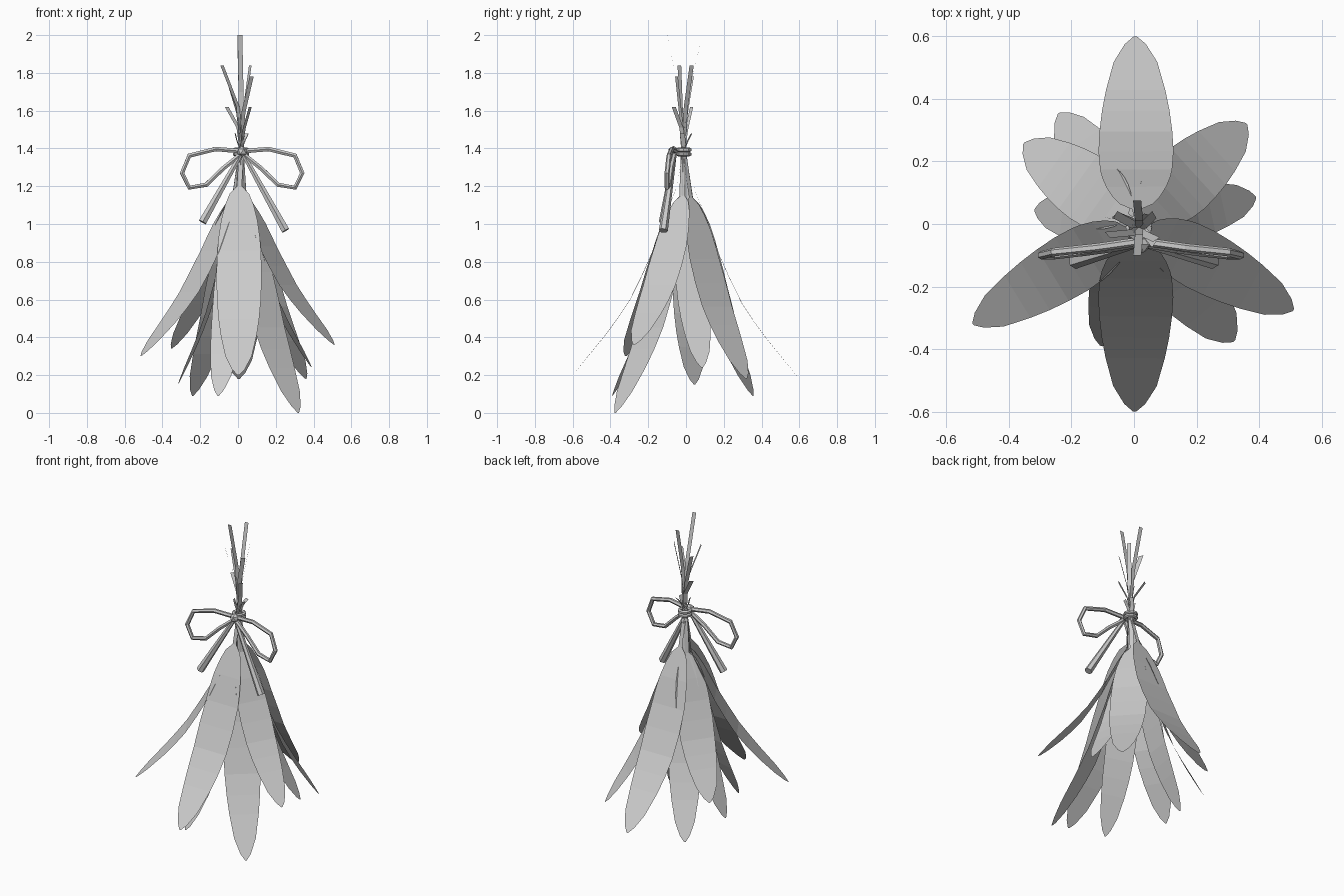
import bpy, bmesh
from math import sin, cos, pi
from mathutils import Vector

cube = bpy.data.objects.get("Cube")
if cube:
    bpy.data.objects.remove(cube, do_unlink=True)


def make_material(name, value):
    m = bpy.data.materials.new(name)
    m.use_nodes = True
    color = (value, value, value, 1)
    m.diffuse_color = color
    m.node_tree.nodes["Principled BSDF"].inputs["Base Color"].default_value = color
    return m


GREY = make_material("plain grey", 0.6)


def finish(bm, name):
    mesh = bpy.data.meshes.new(name)
    bm.to_mesh(mesh)
    bm.free()
    mesh.materials.append(GREY)
    obj = bpy.data.objects.new(name, mesh)
    bpy.context.collection.objects.link(obj)


def strip(bm, rows):
    """Skin a sheet from rows of points."""
    grid = [[bm.verts.new(p) for p in row] for row in rows]
    for a, b in zip(grid, grid[1:]):
        for i in range(len(a) - 1):
            bm.faces.new((a[i], a[i + 1], b[i + 1], b[i]))


def lerp_curve(pts, t):
    for (t0, v0), (t1, v1) in zip(pts, pts[1:]):
        if t <= t1:
            return v0 + (v1 - v0) * (t - t0) / (t1 - t0)
    return pts[-1][1]


# Blade shape from top to tip: outward reach and width
FLARE = [(0, 0), (0.18, 0.13), (0.34, 0.23), (0.47, 0.335), (0.6, 0.45), (0.7, 0.57), (0.79, 0.69), (1, 1)]
WIDTH = [(0, 0.12), (0.04, 0.43), (0.1, 0.63), (0.18, 0.8), (0.27, 0.91), (0.34, 0.96),
         (0.47, 1), (0.6, 0.97), (0.7, 0.9), (0.79, 0.79), (0.9, 0.58), (0.97, 0.28), (1, 0.04)]
TIE = Vector((0.016, -0.012, 0))
CENTER = Vector((0.008, 0, 0))


def leaf(name, tip, top_z, base_r, half, straight, stem_tip):
    """Drooping blade whose flat stem crosses the tie to the far side."""
    tip, stem_tip = Vector(tip), Vector(stem_tip)
    out = Vector((tip.x - CENTER.x, tip.y - CENTER.y, 0))
    reach = out.length
    out.normalize()
    side = Vector((-out.y, out.x, 0))

    def row(mid, w):
        return [mid - side * w, mid, mid + side * w]

    def at(origin, r, z):
        return origin + out * r + Vector((0, 0, z))

    blade = []
    for t, w in WIDTH:
        flare = lerp_curve(FLARE, t) * (1 - straight) + t * straight
        r = base_r + (reach - base_r) * flare
        blade.append(row(at(CENTER, r, top_z + (tip.z - top_z) * t), w * half))
    bend_z = 1.4 + (stem_tip.z - 1.4) * 0.5
    stem = [row(stem_tip, 0.013), row(at(TIE, -0.022, bend_z), 0.013),
            row(at(TIE, 0.01, 1.36), 0.013), row(at(CENTER, base_r, top_z), 0.013)]
    bm = bmesh.new()
    strip(bm, stem + blade[1:])
    finish(bm, name)


# Leaves: tip, blade top height, top radius, half width, straightness, stem tip
for spec in [
    ("front_leaf", (0.002, -0.6, 0.2), 1.2, 0.047, 0.12, 0, (0.01, 0.075, 1.95)),
    ("back_leaf", (0.004, 0.6, 0.18), 1.18, 0.047, 0.12, 0, (0.01, -0.1, 2.0)),
    ("front_right_leaf", (-0.515, -0.32, 0.3), 1.15, 0.036, 0.1, 0.2, (0.065, 0.03, 1.84)),
    ("front_left_leaf", (0.51, -0.275, 0.36), 1.15, 0.036, 0.1, 0.2, (-0.06, 0.03, 1.78)),
    ("low_front_left_leaf", (0.32, -0.375, 0.0), 1.13, 0.036, 0.11, 0.1, (-0.06, 0.03, 1.62)),
    ("low_front_leaf", (-0.105, -0.39, 0.09), 1.13, 0.034, 0.095, 0.1, (0.045, 0.03, 1.48)),
    ("back_left_leaf", (0.36, 0.32, 0.18), 1.14, 0.038, 0.11, 0.15, (-0.085, -0.035, 1.84)),
    ("low_back_right_leaf", (-0.24, 0.355, 0.09), 1.14, 0.036, 0.1, 0.15, (0.072, -0.05, 1.78)),
    ("back_right_leaf", (-0.352, 0.258, 0.34), 1.14, 0.04, 0.11, 0.15, (0.065, -0.065, 1.62)),
    ("right_leaf", (-0.318, 0.045, 0.15), 1.1, 0.03, 0.09, 0.1, (0.055, -0.02, 1.48)),
    ("left_leaf", (0.39, 0.085, 0.24), 1.1, 0.03, 0.09, 0.1, (-0.015, -0.02, 1.48)),
]:
    leaf(*spec)


def tube(name, points, radii, closed=False, sides=6):
    """Six-sided cord following a path."""
    pts = [Vector(p) for p in points]
    n = len(pts)
    bm = bmesh.new()
    rings = []
    for i, p in enumerate(pts):
        a = pts[(i - 1) % n] if closed or i else p
        b = pts[(i + 1) % n] if closed or i < n - 1 else p
        d = (b - a).normalized()
        ref = Vector((0, 0, 1)) if closed else Vector((0, 1, 0))
        u = (ref - d * ref.dot(d)).normalized()
        v = d.cross(u)
        rings.append([bm.verts.new(p + radii[i] * (u * cos(2 * pi * k / sides) + v * sin(2 * pi * k / sides)))
                      for k in range(sides)])
    for i in range(n if closed else n - 1):
        a, b = rings[i], rings[(i + 1) % n]
        for k in range(sides):
            j = (k + 1) % sides
            bm.faces.new((a[k], a[j], b[j], b[k]))
    if not closed:
        bm.faces.new(rings[0])
        bm.faces.new(rings[-1][::-1])
    bmesh.ops.recalc_face_normals(bm, faces=bm.faces)
    finish(bm, name)


# Cord wrapped twice around the stems
for name, z in (("upper_cord_wrap", 1.393), ("lower_cord_wrap", 1.37)):
    ring = [(TIE.x + 0.032 * cos(k * pi / 5), TIE.y + 0.032 * sin(k * pi / 5), z) for k in range(10)]
    tube(name, ring, [0.012] * 10, closed=True)

# Bow loops and tails, mirrored about the knot
KNOT_X = 0.022
LOOP = [(0, -0.055, 1.385), (0.14, -0.075, 1.397), (0.28, -0.09, 1.362), (0.318, -0.1, 1.27),
        (0.28, -0.1, 1.192), (0.19, -0.09, 1.208), (0.1, -0.078, 1.295), (0, -0.06, 1.375)]
for name, s, reach, drop in (("left", 1, 0.23, 0.415), ("right", -1, 0.21, 0.37)):
    tube(name + "_bow_loop", [(KNOT_X + s * x, y, z) for x, y, z in LOOP], [0.0135] * len(LOOP))
    tail = [(KNOT_X + s * reach * t, -0.06 - 0.06 * t, 1.38 - drop * t) for t in (0, 0.5, 1)]
    tube(name + "_bow_tail", tail, [0.012, 0.018, 0.024])

# Knot
bm = bmesh.new()
bmesh.ops.create_icosphere(bm, subdivisions=1, radius=0.03)
bmesh.ops.translate(bm, verts=bm.verts, vec=(KNOT_X, -0.066, 1.384))
finish(bm, "bow_knot")
